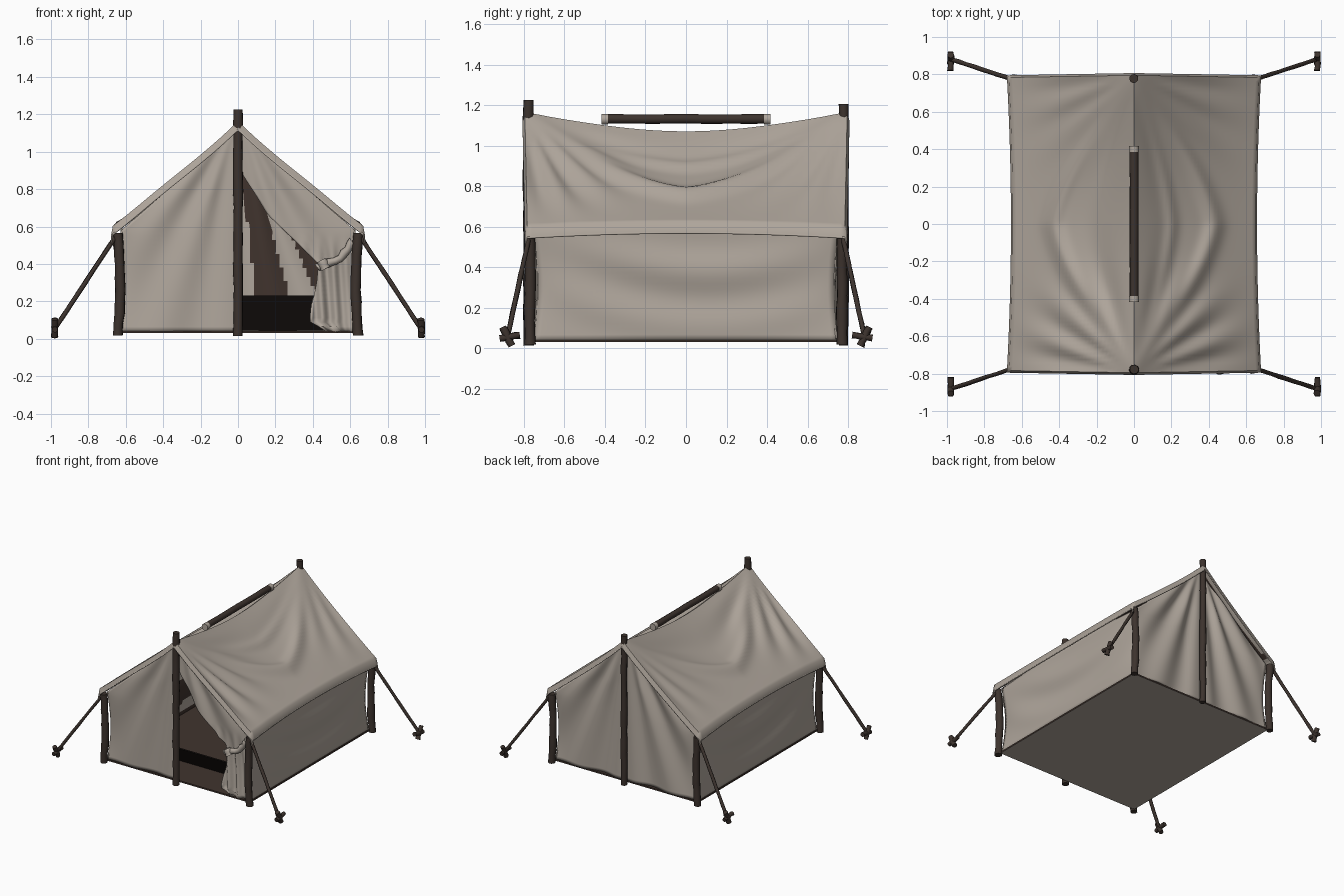
import bpy, bmesh, math, random
from math import sin, cos, pi, exp, atan2, hypot
from mathutils import Vector

random.seed(4)
cube = bpy.data.objects.get("Cube")
if cube:
    bpy.data.objects.remove(cube, do_unlink=True)


def material(name, rgb):
    m = bpy.data.materials.new(name)
    m.use_nodes = True
    m.diffuse_color = (*rgb, 1)
    m.node_tree.nodes["Principled BSDF"].inputs["Base Color"].default_value = (*rgb, 1)
    return m


CANVAS = material("canvas", (0.43, 0.38, 0.33))
LINING = material("dark lining", (0.052, 0.034, 0.027))
WOOD = material("dark wood", (0.046, 0.033, 0.027))
BLANKET = material("black brown blanket", (0.015, 0.011, 0.009))


def finish(name, bm, mats, angle=50):
    mesh = bpy.data.meshes.new(name)
    bm.to_mesh(mesh)
    bm.free()
    for m in mats:
        mesh.materials.append(m)
    for p in mesh.polygons:
        p.use_smooth = True
    mesh.set_sharp_from_angle(angle=math.radians(angle))
    obj = bpy.data.objects.new(name, mesh)
    bpy.context.collection.objects.link(obj)
    return obj


def sheet(name, point, nu, nv):
    """Cloth grid: canvas outside, dark inside, canvas on both sides of overhangs."""
    bm = bmesh.new()
    g = [[bm.verts.new(point(i / nu, j / nv)) for j in range(nv + 1)] for i in range(nu + 1)]
    for i in range(nu):
        for j in range(nv):
            bm.faces.new((g[i][j], g[i + 1][j], g[i + 1][j + 1], g[i][j + 1]))
    bm.normal_update()
    centre = Vector((0, 0, 0.45))
    if sum(f.normal.dot(f.calc_center_median() - centre) * f.calc_area() for f in bm.faces) < 0:
        bmesh.ops.reverse_faces(bm, faces=bm.faces[:])
    for f in bm.faces:
        c = f.calc_center_median()
        f.material_index = 2 if abs(c.x) > 0.63 or abs(c.y) > 0.752 else 0
    obj = finish(name, bm, (CANVAS, LINING, CANVAS, CANVAS))
    mod = obj.modifiers.new("thickness", "SOLIDIFY")
    mod.thickness = 0.01
    mod.offset = -1
    mod.material_offset = 1
    return obj


def stick(name, a, b, r, mat=WOOD, rings=1, wobble=0.0, sides=10, bow=(0, 0, 0)):
    """Round bar from a to b, optionally bowed and knobbly."""
    a, b, bow = Vector(a), Vector(b), Vector(bow)
    axis = (b - a).normalized()
    p = axis.orthogonal().normalized()
    q = axis.cross(p)
    bm = bmesh.new()
    loops = []
    for i in range(rings + 1):
        t = i / rings
        c = a.lerp(b, t) + bow * sin(pi * t)
        c += (p * random.uniform(-1, 1) + q * random.uniform(-1, 1)) * wobble
        rr = r + random.uniform(-1, 1) * wobble
        loops.append([bm.verts.new(c + (p * cos(k * 2 * pi / sides) + q * sin(k * 2 * pi / sides)) * rr)
                      for k in range(sides)])
    for lo, hi in zip(loops, loops[1:]):
        for k in range(sides):
            n = (k + 1) % sides
            bm.faces.new((lo[k], lo[n], hi[n], hi[k]))
    bm.faces.new(loops[0][::-1])
    bm.faces.new(loops[-1])
    return finish(name, bm, (mat,))


def box(name, x, y, z, mats):
    bm = bmesh.new()
    bmesh.ops.create_cube(bm, size=1)
    for v in bm.verts:
        v.co = [lo + (c + 0.5) * (hi - lo) for c, (lo, hi) in zip(v.co, (x, y, z))]
    return finish(name, bm, mats)


def bump(d, width):
    return exp(-(d / width) ** 2)


# Sagging roof with swags between the poles and a turned-down hem
def roof(u, v):
    s, c = 2 * u - 1, (2 * v - 1) * 1.04
    t = abs(s) * 1.04
    drop = 0.045 * (t > 1.001) + 0.04 * (abs(c) > 1.001)
    t, e = min(t, 1), max(-1, min(1, c))
    m = 1 - e * e
    ridge, eave = 1.163 - 0.092 * m ** 1.5, 0.595 + 0.025 * m
    d = t * (0.68 - 0.022 * m)
    y = (0.807 - 0.012 * t) * e
    z = ridge + (eave - ridge) * t - 0.022 * sin(pi * t)
    w = 0.43 * (1 - abs(e) ** 1.4)
    z += m * (0.034 * bump(d - w, 0.045) - 0.02 * bump(d - 0.5 * w, 0.1))
    if s > 0:
        z += m * 0.018 * bump(d - 0.47 * w, 0.03)
    # folds fanning out of the pole tops
    for end, amp in ((-1, 0.017), (1, 0.008)):
        dy = abs(y - end * 0.8)
        z += amp * sin(atan2(d, dy) * 17) * bump(hypot(d, dy) - 0.4, 0.22) * min(1, d * 6) * (1 - t ** 6)
    return Vector((math.copysign(d, s), y, z - drop))


sheet("roof", roof, 76, 76)


# Side walls, drawn in at the corners
BASE, TOP = 0.04, 0.57


def pull(z):
    return 0.02 * sin(pi * max(0, min(1, (z - BASE) / (TOP - BASE))))


def side_wall(sign):
    def point(u, v):
        e = 2 * u - 1
        m = 1 - e * e
        z = BASE + v * (TOP + 0.03 * m - BASE)
        x = 0.628 - pull(z) * e ** 6
        x += 0.014 * m * sin(pi * v) * sin(20 * (z - 0.2 * e * e + 0.06 * e))
        return Vector((sign * x, e * (0.75 - pull(z)), z))
    return point


# Gable walls in halves; one front half has its flap tied back
DOOR = ((0.04, 0.47), (0.09, 0.39), (0.2, 0.40), (0.3, 0.42), (0.40, 0.43), (0.53, 0.3),
        (0.66, 0.16), (0.76, 0.1), (0.87, 0.03), (0.92, 0.0), (1.2, 0.0))


def door_edge(z):
    for (z0, x0), (z1, x1) in zip(DOOR, DOOR[1:]):
        if z <= z1:
            return x0 + (x1 - x0) * (z - z0) / (z1 - z0)
    return 0.0


def gable(sign, end, door):
    def point(u, v):
        z = BASE + v * (1.11 - BASE)
        corner = 0.628 - pull(z)
        outer = min(corner, 0.66 * (1.12 - z) / 0.57)
        inner = door_edge(z) if door else 0.0
        x = inner + u * (outer - inner)
        k = x / 0.628
        y = 0.75 - pull(z) * min(1, k) ** 6
        free = max(0, 1 - k ** 4) * min(1, x * 8)
        y += (0.011 if end < 0 else 0.018) * free * sin(atan2(x, 1.2 - z) * 20 + 1) * min(1, (1.12 - z) * 3)
        if door and z < 0.55:
            y += 0.016 * sin(x * 85 + z * 6) * min(1, (0.55 - z) * 6) * (1 - u ** 4)
        return Vector((sign * x, end * y, z))
    return point


for sign, side in ((-1, "right"), (1, "left")):
    sheet(side + "_wall", side_wall(sign), 48, 20)
    for end, face in ((-1, "front"), (1, "back")):
        sheet(f"{face}_{side}_gable", gable(sign, end, sign > 0 and end < 0), 28, 44)

# Tie holding the flap back
stick("flap_tie", (0.42, -0.765, 0.385), (0.61, -0.765, 0.52), 0.022, CANVAS, 8, 0.004, bow=(0.03, 0, -0.02))
stick("flap_knot", (0.445, -0.775, 0.42), (0.47, -0.775, 0.375), 0.026, CANVAS, 3, 0.003)

# Ground sheet: canvas below, dark above and round the rim
floor = box("floor", (-0.635, 0.635), (-0.755, 0.755), (0.03, 0.042), (CANVAS, LINING))
for p in floor.data.polygons:
    p.material_index = int(p.normal.z > -0.5)

# Dark blanket hung just inside the door, leaning forward
blanket = box("blanket", (-0.5, 0.56), (-0.48, -0.465), (0.045, 0.23), (BLANKET,))
for v in blanket.data.vertices:
    if v.co.z > 0.1:
        v.co.y -= 0.16

# Ridge bar with cloth loops at its ends
stick("ridge_bar", (0, -0.4, 1.132), (0, 0.4, 1.132), 0.024, rings=10, wobble=0.001)
for e in (-1, 1):
    stick("ridge_loop", (0, e * 0.385, 1.13), (0, e * 0.418, 1.13), 0.027, CANVAS)

# Centre poles
stick("front_pole", (0, -0.778, 0.015), (0, -0.778, 1.225), 0.026, rings=14, wobble=0.002)
stick("back_pole", (0, 0.778, 0.015), (0, 0.778, 1.205), 0.024, rings=14, wobble=0.002)

# Corner poles, guy lines and pegs
for sx in (-1, 1):
    for sy in (-1, 1):
        stick("corner_pole", (sx * 0.642, sy * 0.77, 0.018), (sx * 0.642, sy * 0.77, 0.565), 0.027,
              rings=9, wobble=0.002, bow=(-sx * 0.012, 0, 0))
        stick("guy_line", (sx * 0.655, sy * 0.775, 0.545), (sx * 0.975, sy * 0.88, 0.06), 0.012,
              rings=8, wobble=0.001, sides=8)
        stick("peg", (sx * 0.98, sy * 0.905, 0.105), (sx * 0.98, sy * 0.86, 0.012), 0.018, rings=4, wobble=0.002)
        stick("peg_fork", (sx * 0.98, sy * 0.92, 0.05), (sx * 0.98, sy * 0.82, 0.065), 0.016, rings=4, wobble=0.002)
